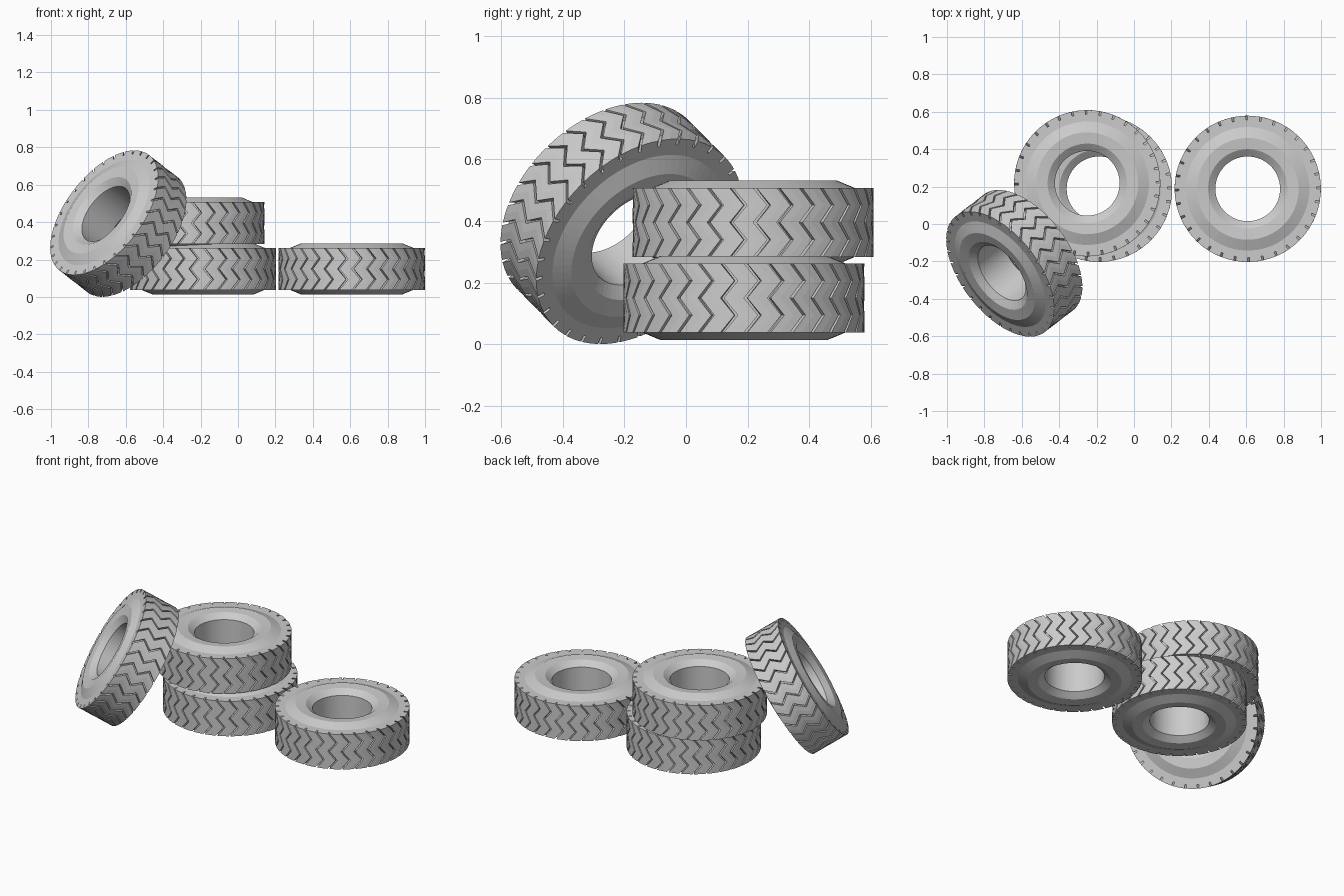
import bpy, bmesh
from math import cos, sin, pi
from mathutils import Vector

if "Cube" in bpy.data.objects:
    bpy.data.objects.remove(bpy.data.objects["Cube"])

PITCHES = 32
STEP = 2 * pi / PITCHES
R_OUT, R_FLOOR = 0.391, 0.367
ZIGZAG = 0.6 * STEP

# Half cross-section of the carcass (radius, height), from hole wall to tread shoulder
SIDE = [(0.173, 0.04), (0.173, 0.1), (0.2, 0.121), (0.212, 0.13),
        (0.272, 0.136), (0.33, 0.112), (0.35, 0.112)]
# Tread levels (height, zigzag shift)
TREAD = [(0.112, 0), (0.056, 1), (0, 0), (-0.056, 1), (-0.112, 0)]
# Columns in one tread pitch (fraction, radius): groove, then raised block
COLUMNS = [(0, R_OUT), (0, R_FLOOR), (0.14, R_FLOOR), (0.14, R_OUT), (0.57, R_OUT)]


def tyre_mesh():
    bm = bmesh.new()
    rings = []
    for p in range(PITCHES):
        for frac, radius in COLUMNS:
            a = (p + frac) * STEP
            loop = [(r, h, a) for r, h in SIDE]
            loop += [(radius, h, a + s * ZIGZAG) for h, s in TREAD]
            loop += [(r, -h, a) for r, h in reversed(SIDE)]
            rings.append([bm.verts.new((r * cos(t), r * sin(t), h)) for r, h, t in loop])
    n = len(rings[0])
    for i, ring in enumerate(rings):
        nxt = rings[(i + 1) % len(rings)]
        for j in range(n):
            k = (j + 1) % n
            bm.faces.new((ring[j], nxt[j], nxt[k], ring[k]))
    bmesh.ops.remove_doubles(bm, verts=bm.verts, dist=1e-5)
    bmesh.ops.dissolve_degenerate(bm, edges=bm.edges, dist=1e-5)
    bmesh.ops.recalc_face_normals(bm, faces=bm.faces)
    mesh = bpy.data.meshes.new("tyre")
    bm.to_mesh(mesh)
    bm.free()
    return mesh


mesh = tyre_mesh()


def place(name, location, axis=(0, 0, 1)):
    ob = bpy.data.objects.new(name, mesh)
    ob.location = location
    ob.rotation_euler = Vector(axis).to_track_quat('Z', 'Y').to_euler()
    bpy.context.collection.objects.link(ob)


# Two stacked tyres, one flat beside them, one leaning on the stack
place("stack_lower_tyre", (-0.187, 0.188, 0.15))
place("stack_upper_tyre", (-0.25, 0.218, 0.395))
place("flat_tyre", (0.608, 0.188, 0.15))
place("leaning_tyre", (-0.64, -0.21, 0.392), (-0.675, -0.52, 0.525))
